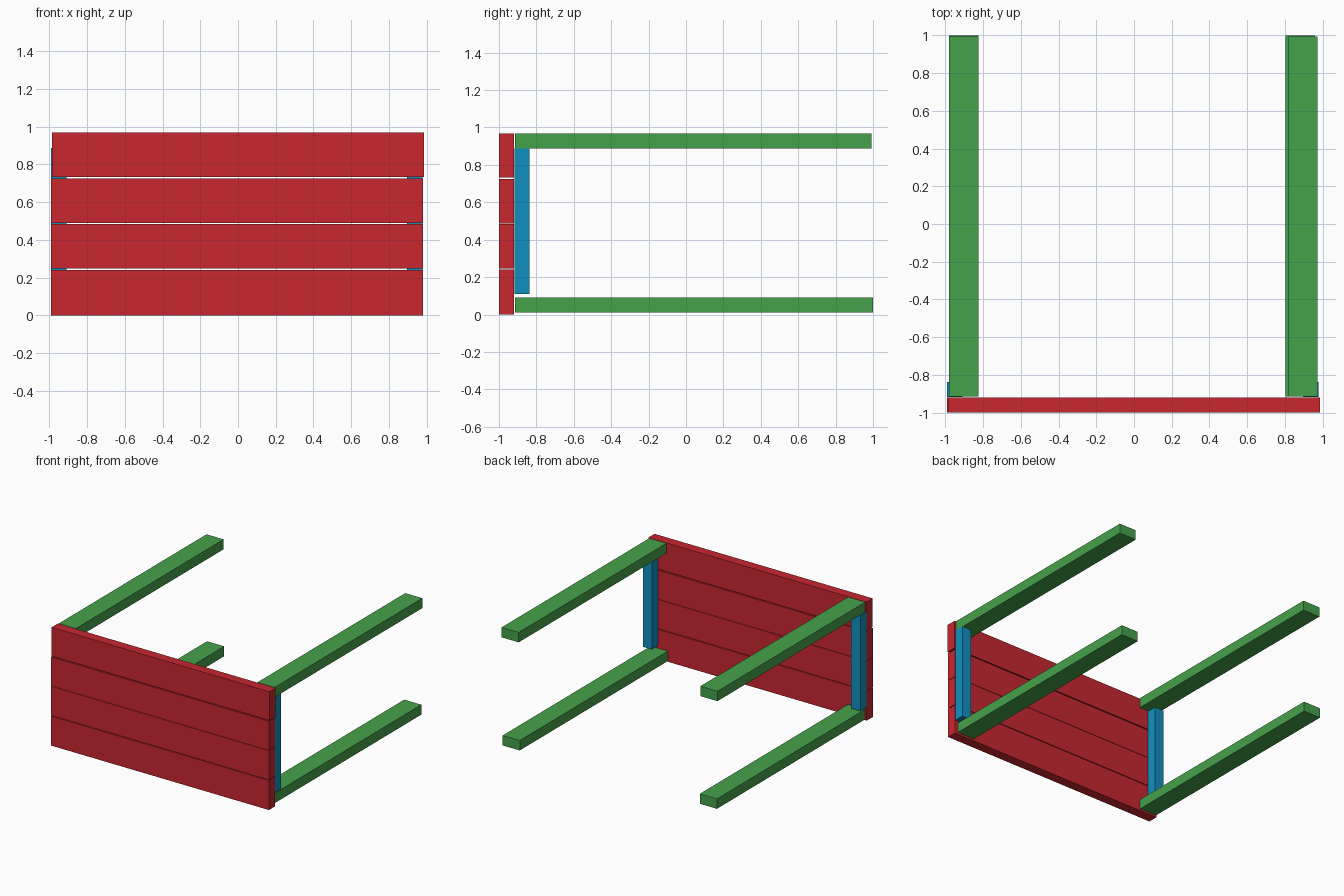
import bpy

if "Cube" in bpy.data.objects:
    bpy.data.objects.remove(bpy.data.objects["Cube"])


def material(name, color):
    m = bpy.data.materials.new(name)
    m.diffuse_color = (*color, 1)
    m.use_nodes = True
    m.node_tree.nodes["Principled BSDF"].inputs["Base Color"].default_value = m.diffuse_color
    return m


RED = material("red", (0.58, 0.02, 0.03))
GREEN = material("green", (0.06, 0.36, 0.07))
BLUE = material("blue", (0.005, 0.28, 0.52))


def box(name, x, y, z, mat):
    """Box from (min, max) ranges on each axis."""
    bpy.ops.mesh.primitive_cube_add(size=1)
    o = bpy.context.object
    o.name = name
    o.data.name = name
    for v in o.data.vertices:
        v.co = [(a + b) / 2 + c * (b - a) for c, (a, b) in zip(v.co, (x, y, z))]
    o.data.materials.append(mat)
    return o


# Front planks, stacked with thin gaps
planks = [(0.0, 0.241), (0.247, 0.485), (0.488, 0.725), (0.733, 0.968)]
for i, z in enumerate(planks):
    x = (-0.985, 0.985) if i == 3 else (-0.99, 0.98)
    box(f"front_plank_{i + 1}", x, (-1.0, -0.92), z, RED)

# Long rails running back from the planks
upper_z, lower_z = (0.887, 0.968), (0.01, 0.091)
box("upper_rail_left", (-0.98, -0.825), (-0.915, 0.993), upper_z, GREEN)
box("upper_rail_right", (0.817, 0.972), (-0.915, 0.993), upper_z, GREEN)
box("lower_rail_left", (-0.98, -0.825), (-0.913, 1.0), lower_z, GREEN)
box("lower_rail_right", (0.803, 0.958), (-0.913, 1.0), lower_z, GREEN)

# Corner posts between the rails
for side, x in (("left", (-0.99, -0.908)), ("right", (0.895, 0.977))):
    box(f"corner_post_{side}", x, (-0.916, -0.837), (0.11, 0.887), BLUE)
